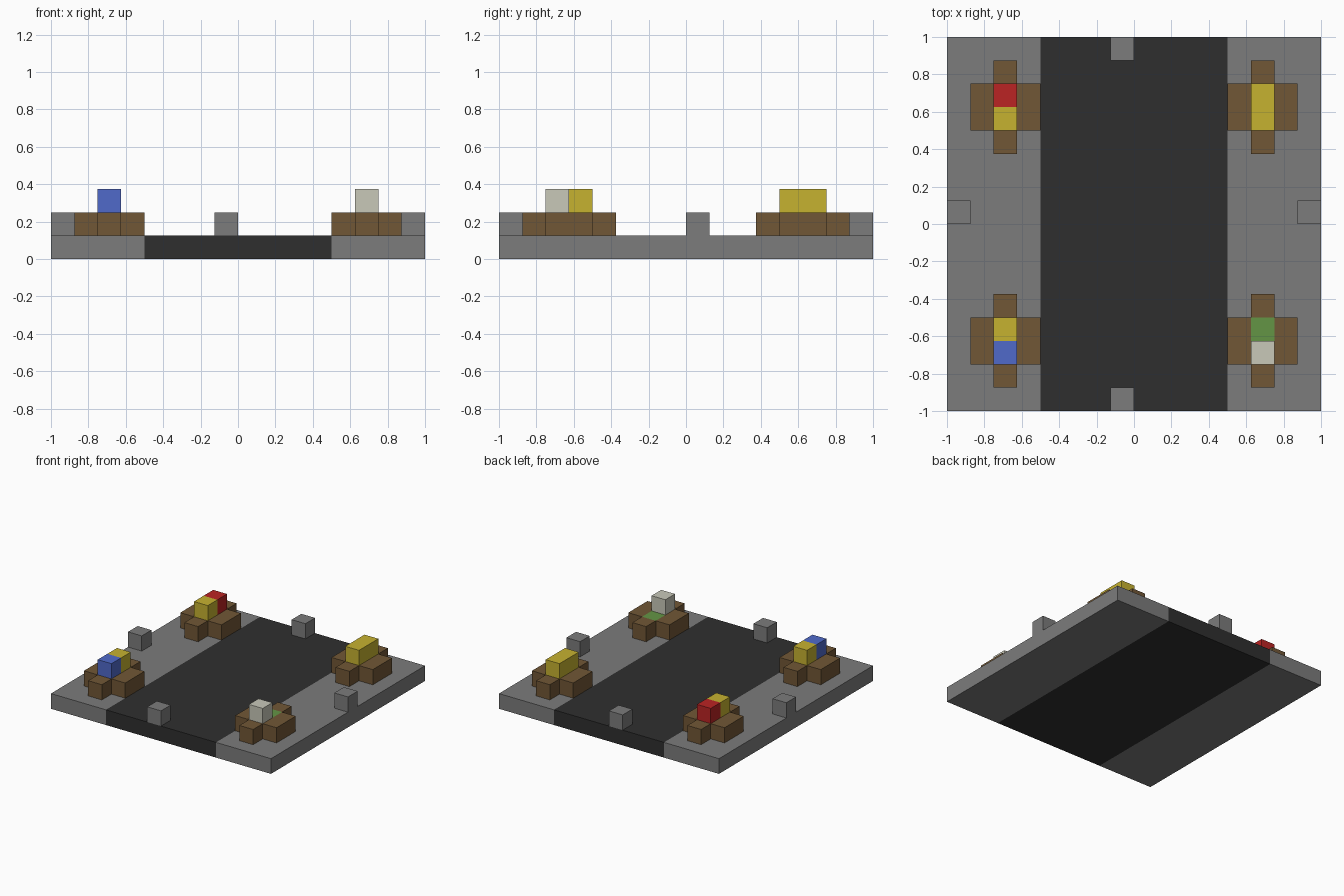
import bpy
import bmesh
from mathutils import Vector

if "Cube" in bpy.data.objects:
    bpy.data.objects.remove(bpy.data.objects["Cube"], do_unlink=True)

U = 0.125  # one block


def linear(c):
    c /= 255
    return c / 12.92 if c <= 0.04045 else ((c + 0.055) / 1.055) ** 2.4


def material(name, r, g, b):
    mat = bpy.data.materials.new(name)
    mat.use_nodes = True
    colour = (linear(r), linear(g), linear(b), 1)
    mat.diffuse_color = colour
    mat.node_tree.nodes["Principled BSDF"].inputs["Base Color"].default_value = colour
    return mat


stone = material("stone grey", 124, 124, 124)
asphalt = material("asphalt", 47, 47, 47)
wood = material("brown wood", 113, 87, 54)
yellow = material("yellow", 198, 178, 48)
red = material("red", 187, 36, 36)
blue = material("blue", 80, 106, 202)
white = material("off white", 200, 200, 185)
green = material("green", 100, 149, 69)


def blocks(name, mat, *boxes):
    """Join boxes, each given as low corner and size in block units."""
    bm = bmesh.new()
    for low, size in boxes:
        cube = bmesh.ops.create_cube(bm, size=1)
        for v in cube["verts"]:
            v.co = Vector([(p + (c + 0.5) * s) * U
                           for p, c, s in zip(low, v.co, size)])
    mesh = bpy.data.meshes.new(name)
    bm.to_mesh(mesh)
    bm.free()
    mesh.materials.append(mat)
    obj = bpy.data.objects.new(name, mesh)
    bpy.context.collection.objects.link(obj)


# Ground: road between two pavements
blocks("road", asphalt, ((-4, -8, 0), (8, 16, 1)))
blocks("right_pavement", stone, ((-8, -8, 0), (4, 16, 1)))
blocks("left_pavement", stone, ((4, -8, 0), (4, 16, 1)))

# Marker post in the middle of each edge
for side, x, y in (("front", -1, -8), ("back", -1, 7),
                   ("right", -8, 0), ("left", 7, 0)):
    blocks(side + "_post", stone, ((x, y, 1), (1, 1, 1)))


def planter(name, x, y, front, back):
    """Cross of wooden blocks around two plant cells; x, y is the front cell."""
    blocks(name + "_box", wood,
           ((x - 1, y, 1), (1, 2, 1)), ((x + 1, y, 1), (1, 2, 1)),
           ((x, y - 1, 1), (1, 1, 1)), ((x, y + 2, 1), (1, 1, 1)))
    for part, dy, mat in (("front", 0, front), ("back", 1, back)):
        height = 1 if mat == green else 2
        blocks(f"{name}_{part}_plant", mat, ((x, y + dy, 1), (1, 1, height)))


# Planters at the four corners
planter("back_right_planter", -6, 4, yellow, red)
planter("back_left_planter", 5, 4, yellow, yellow)
planter("front_right_planter", -6, -6, blue, yellow)
planter("front_left_planter", 5, -6, white, green)
